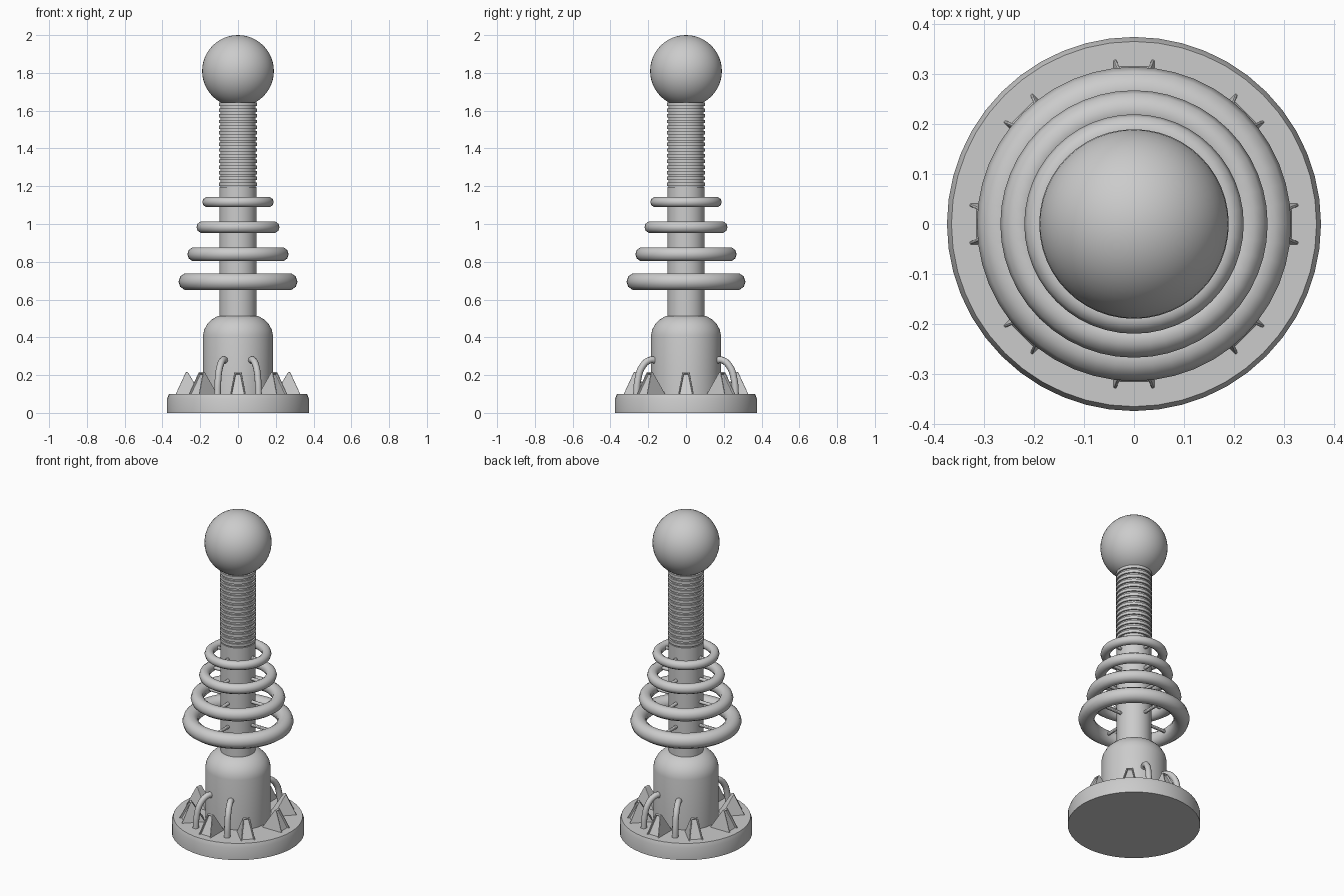
import bpy, bmesh
from math import pi, cos, sin, radians
from mathutils import Matrix

if "Cube" in bpy.data.objects:
    bpy.data.objects.remove(bpy.data.objects["Cube"])


def smooth(obj, angle=30):
    bpy.ops.object.select_all(action='DESELECT')
    obj.select_set(True)
    bpy.context.view_layer.objects.active = obj
    bpy.ops.object.shade_smooth_by_angle(angle=radians(angle))


def from_bmesh(name, bm):
    bmesh.ops.recalc_face_normals(bm, faces=bm.faces)
    mesh = bpy.data.meshes.new(name)
    bm.to_mesh(mesh)
    bm.free()
    obj = bpy.data.objects.new(name, mesh)
    bpy.context.collection.objects.link(obj)
    return obj


def lathe(name, profile, steps=48):
    # revolve (radius, z) points about z and cap both ends
    bm = bmesh.new()
    loops = [[bm.verts.new((r * cos(2 * pi * i / steps), r * sin(2 * pi * i / steps), z))
              for i in range(steps)] for r, z in profile]
    for a, b in zip(loops, loops[1:]):
        for i in range(steps):
            j = (i + 1) % steps
            bm.faces.new((a[i], a[j], b[j], b[i]))
    bm.faces.new(loops[0])
    bm.faces.new(loops[-1])
    obj = from_bmesh(name, bm)
    smooth(obj)
    return obj


# base plate, domed housing and column
lathe("base_plate", [(.375, 0), (.375, .075), (.366, .1)])
lathe("domed_housing", [(.185, .09), (.185, .41), (.179, .44), (.163, .47),
                        (.138, .495), (.108, .512), (.09, .516)])
lathe("column", [(.098, .5), (.098, 1.195)])

# ribbed upper column
ribs, z0, z1 = 15, 1.19, 1.642
pitch = (z1 - z0) / ribs
profile = []
for k in range(ribs):
    z = z0 + k * pitch
    profile += [(.092, z), (.092, z + pitch * .4), (.101, z + pitch * .4), (.101, z + pitch)]
lathe("ribbed_column", profile)

# top ball
bpy.ops.mesh.primitive_uv_sphere_add(segments=48, ring_count=24, radius=.19, location=(0, 0, 1.81))
ball = bpy.context.object
ball.name = "top_ball"
smooth(ball)

# shrinking rings, each held by four thin rods
for n, (z, outer, minor) in enumerate([(.695, .315, .046), (.84, .268, .038),
                                       (.983, .22, .031), (1.116, .189, .027)], 1):
    bpy.ops.mesh.primitive_torus_add(major_segments=48, minor_segments=10,
                                     major_radius=outer - minor, minor_radius=minor,
                                     location=(0, 0, z))
    ring = bpy.context.object
    ring.name = f"ring_{n}"
    smooth(ring, 40)
    length = outer - minor - .08
    for k in range(4):
        a = k * pi / 2
        mid = .08 + length / 2
        bpy.ops.mesh.primitive_cylinder_add(vertices=12, radius=.01, depth=length,
                                            location=(mid * cos(a), mid * sin(a), z),
                                            rotation=(0, pi / 2, a))
        rod = bpy.context.object
        rod.name = f"ring_{n}_rod_{k + 1}"
        smooth(rod)


# eight tapered fins with a recessed outer face
def fin(name, angle):
    bm = bmesh.new()
    outer = [bm.verts.new(p) for p in
             [(.334, -.043, .09), (.334, .043, .09), (.276, .019, .216), (.276, -.019, .216)]]
    inner = [bm.verts.new(p) for p in
             [(.19, -.043, .09), (.19, .043, .09), (.266, .019, .216), (.266, -.019, .216)]]
    front = bm.faces.new(outer)
    bm.faces.new(inner[::-1])
    for i in range(4):
        j = (i + 1) % 4
        bm.faces.new((outer[j], outer[i], inner[i], inner[j]))
    bmesh.ops.recalc_face_normals(bm, faces=bm.faces)
    bmesh.ops.inset_region(bm, faces=[front], thickness=.01)
    rim = front.normal.copy()
    result = bmesh.ops.extrude_discrete_faces(bm, faces=[front])
    bmesh.ops.translate(bm, vec=rim * -.012, verts=result['faces'][0].verts)
    bm.transform(Matrix.Rotation(angle, 4, 'Z'))
    obj = from_bmesh(name, bm)
    bevel = obj.modifiers.new("soft_edges", 'BEVEL')
    bevel.width = .003
    bevel.segments = 2


for k in range(8):
    fin(f"fin_{k + 1}", k * pi / 4)

# four bent cables from housing to base
for k, deg in enumerate((-67.5, -112.5, 67.5, 112.5), 1):
    a = radians(deg)
    curve = bpy.data.curves.new(f"cable_{k}", 'CURVE')
    curve.dimensions = '3D'
    curve.bevel_depth = .018
    curve.bevel_resolution = 3
    curve.resolution_u = 6
    curve.use_fill_caps = True
    spline = curve.splines.new('BEZIER')
    path = [(.165, .275), (.205, .28), (.252, .243), (.277, .17), (.284, .09)]
    spline.bezier_points.add(len(path) - 1)
    for p, (r, z) in zip(spline.bezier_points, path):
        p.co = (r * cos(a), r * sin(a), z)
        p.handle_left_type = p.handle_right_type = 'AUTO'
    bpy.context.collection.objects.link(bpy.data.objects.new(f"cable_{k}", curve))
